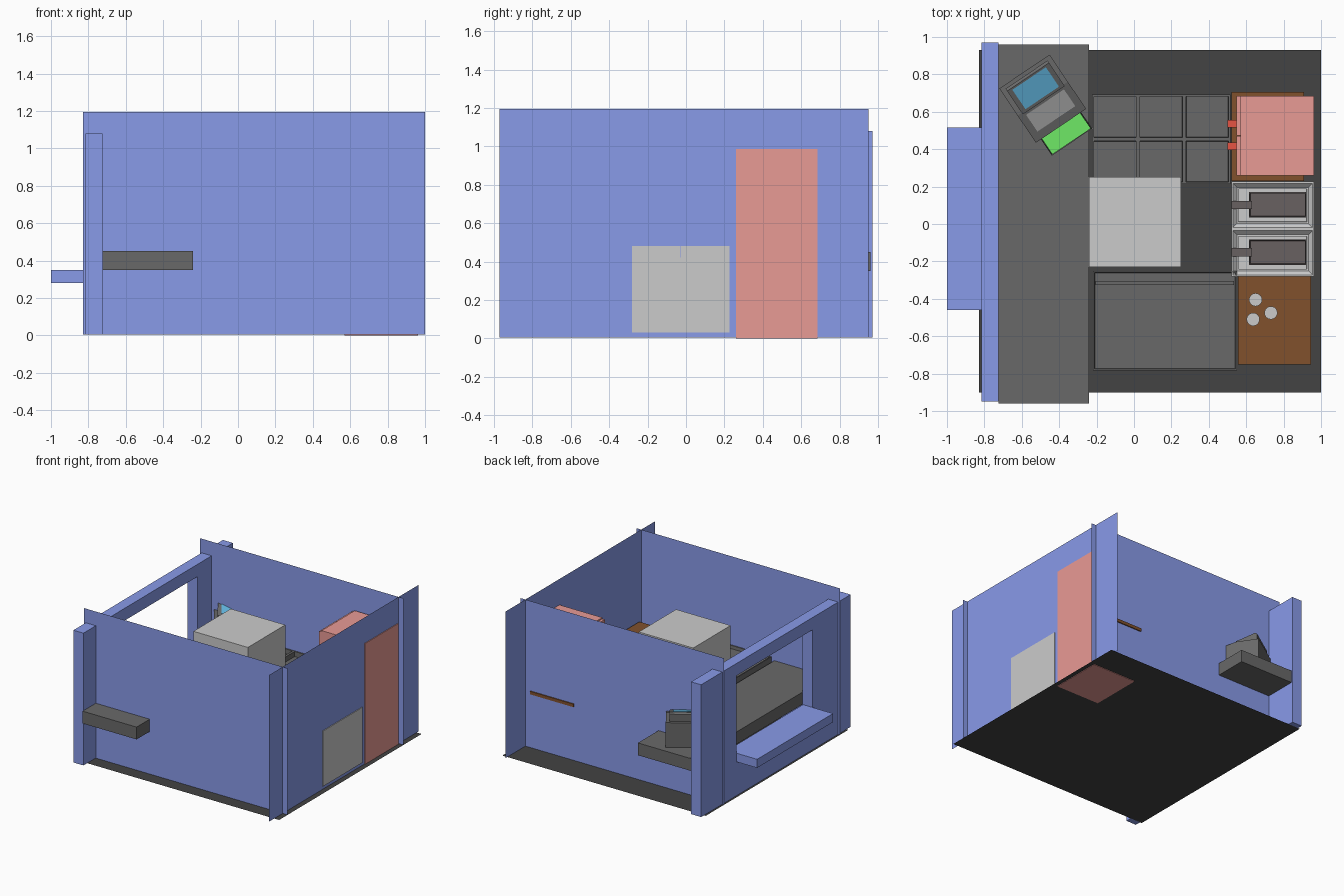
import bpy, bmesh
from math import radians
from mathutils import Matrix, Vector

if "Cube" in bpy.data.objects:
    bpy.data.objects.remove(bpy.data.objects["Cube"])


def mat(name, *rgb):
    m = bpy.data.materials.new(name)
    m.diffuse_color = [c ** 2.2 for c in rgb] + [1]
    m.use_nodes = True
    m.node_tree.nodes["Principled BSDF"].inputs["Base Color"].default_value = m.diffuse_color
    return m


BLUE = mat("wall_blue", .53, .60, .91)
DARK = mat("dark_grey", .41, .41, .41)
FLOOR = mat("floor_black", .27, .27, .27)
PINK = mat("fridge_pink", .91, .60, .58)
RED = mat("handle_red", .9, .33, .27)
BROWN = mat("wood_brown", .50, .32, .19)
GREEN = mat("cash_green", .43, .91, .40)
CYAN = mat("screen_cyan", .38, .70, .86)
KEYS = mat("keypad_grey", .64, .64, .64)
MESH = mat("basket_grey", .41, .38, .38)


def finish(bm, name, m, mw=None):
    me = bpy.data.meshes.new(name)
    bmesh.ops.recalc_face_normals(bm, faces=bm.faces[:])
    bm.to_mesh(me)
    bm.free()
    ob = bpy.data.objects.new(name, me)
    bpy.context.collection.objects.link(ob)
    if m:
        me.materials.append(m)
    if mw:
        ob.matrix_world = mw
    return ob


def box(name, x, y, z, m=None, steps=(), mw=None):
    """Box from (min, max) ranges; steps = (inset, drop) pairs sunk into the top."""
    bm = bmesh.new()
    bmesh.ops.create_cube(bm, size=1)
    for v in bm.verts:
        v.co = Vector([r[0] + (c + .5) * (r[1] - r[0]) for c, r in zip(v.co, (x, y, z))])
    bm.normal_update()
    top = max(bm.faces, key=lambda f: f.calc_center_median().z)
    for inset, drop in steps:
        bmesh.ops.inset_region(bm, faces=[top], thickness=inset)
        bmesh.ops.translate(bm, verts=top.verts[:], vec=(0, 0, -drop))
    return finish(bm, name, m, mw)


def sheet(name, origin, a, b, m):
    """Single flat face spanned by edge vectors a and b."""
    o, a, b = Vector(origin), Vector(a), Vector(b)
    bm = bmesh.new()
    bm.faces.new([bm.verts.new(p) for p in (o, o + a, o + a + b, o + b)])
    return finish(bm, name, m)


def prism(name, profile, u, m, mw):
    """Extrude a (y, z) profile along local x."""
    bm = bmesh.new()
    f = bm.faces.new([bm.verts.new((u[0], a, b)) for a, b in profile])
    g = bmesh.ops.extrude_face_region(bm, geom=[f])["geom"]
    bmesh.ops.translate(bm, vec=(u[1] - u[0], 0, 0),
                        verts=[v for v in g if isinstance(v, bmesh.types.BMVert)])
    return finish(bm, name, m, mw)


# Floor and thin crossing walls
sheet("floor", (-.83, -.9, .004), (1.83, 0, 0), (0, 1.83, 0), FLOOR)
sheet("front_wall", (-.83, -.791, .004), (1.83, 0, 0), (0, 0, 1.191), BLUE)
sheet("back_wall", (-.83, .697, .004), (1.83, 0, 0), (0, 0, 1.191), BLUE)
sheet("right_wall", (.956, -.97, .004), (0, 1.92, 0), (0, 0, 1.191), BLUE)

# Serving wall with window opening
W = (-.815, -.725)
box("serving_wall_front", W, (-.95, -.46), (.005, 1.08), BLUE)
box("serving_wall_back", W, (.515, .97), (.005, 1.08), BLUE)
box("serving_wall_lintel", W, (-.46, .515), (.98, 1.08), BLUE)
box("serving_wall_sill", W, (-.46, .515), (.005, .30), BLUE)
box("outer_ledge", (-1, -.73), (-.46, .515), (.28, .35), BLUE)

# Long service counter
box("counter", (-.725, -.24), (-.96, .96), (.35, .45), DARK)

# Tall cabinet in the middle
box("centre_cabinet", (-.24, .25), (-.23, .25), (.01, .95))

# Griddle with splash rim
box("griddle", (-.22, .55), (-.783, -.25), (.01, .48), DARK, [(.012, 0), (.004, .025)])
box("griddle_rail", (-.205, .535), (-.325, -.305), (.45, .47), DARK)

# Ingredient bins, three by two
box("bin_cabinet", (-.225, .515), (.215, .692), (.01, .46), DARK)
for i in range(3):
    for j in range(2):
        x, y = -.225 + i * .2467, .215 + j * .2385
        box("ingredient_bin", (x, x + .2467), (y, y + .2385), (.46, .51),
            DARK, [(.014, 0), (.002, .04)])

# Twin fryers with sloped basins and baskets
box("fryer_body", (.52, .962), (-.28, .226), (.03, .42))
for y in (-.1535, .1):
    box("fryer_basin", (.52, .962), (y - .1265, y + .126), (.42, .48), None,
        [(.012, 0), (.03, .02), (.012, 0), (.002, .03)])
    box("fryer_basket", (.615, .92), (y - .065, y + .07), (.40, .465),
        MESH, [(.008, 0), (.002, .03)])
    box("basket_handle", (.52, .63), (y - .02, y + .024), (.475, .495), MESH)

# Upright fridge with two doors and handles
box("fridge_body", (.57, .962), (.26, .685), (0, .985), PINK)
for y0, y1, hy in ((.26, .4715, .415), (.4735, .685, .535)):
    box("fridge_door", (.548, .57), (y0, y1), (.03, .975), PINK)
    box("door_handle", (.50, .548), (hy - .02, hy + .02), (.42, .68), RED)


# Wooden tables
def table(name, x, y, top):
    box(name + "_top", x, y, (top - .025, top), BROWN)
    for a in (x[0] + .02, x[1] - .05):
        for b in (y[0] + .02, y[1] - .05):
            box(name + "_leg", (a, a + .03), (b, b + .03), (.008, top - .025), BROWN)


table("back_table", (.52, .91), (.23, .705), .465)
table("front_table", (.555, .945), (-.75, -.28), .465)

# Cups on the front table
for x, y in ((.65, -.405), (.637, -.51), (.732, -.475)):
    bm = bmesh.new()
    bmesh.ops.create_cone(bm, cap_ends=True, segments=24, radius1=.028, radius2=.035,
                          depth=.06, matrix=Matrix.Translation((x, y, .495)))
    cup = finish(bm, "cup", None)
    for p in cup.data.polygons:
        p.use_smooth = len(p.vertices) == 4

# Cash register, turned on the counter
R = Matrix.Translation((-.488, .67, .45)) @ Matrix.Rotation(radians(34), 4, "Z")
prism("register_base", [(-.175, 0), (.175, 0), (.175, .2), (0, .2), (-.175, .15)],
      (-.162, .162), DARK, R)
prism("register_head", [(-.01, .2), (.155, .2), (.155, .26), (.14, .27), (-.01, .22)],
      (-.135, .135), DARK, R)
prism("register_screen", [(.005, .222), (.005, .23), (.13, .272), (.13, .264)],
      (-.108, .108), CYAN, R)
prism("register_keys", [(-.13, .155), (-.13, .168), (-.022, .199), (-.022, .186)],
      (-.122, .122), KEYS, R)
box("cash_drawer", (-.13, .13), (-.28, -.17), (.03, .085), DARK, [(.006, .0), (.002, .02)], R)
box("banknotes", (-.124, .124), (-.276, -.172), (.06, .095), GREEN, (), R)
